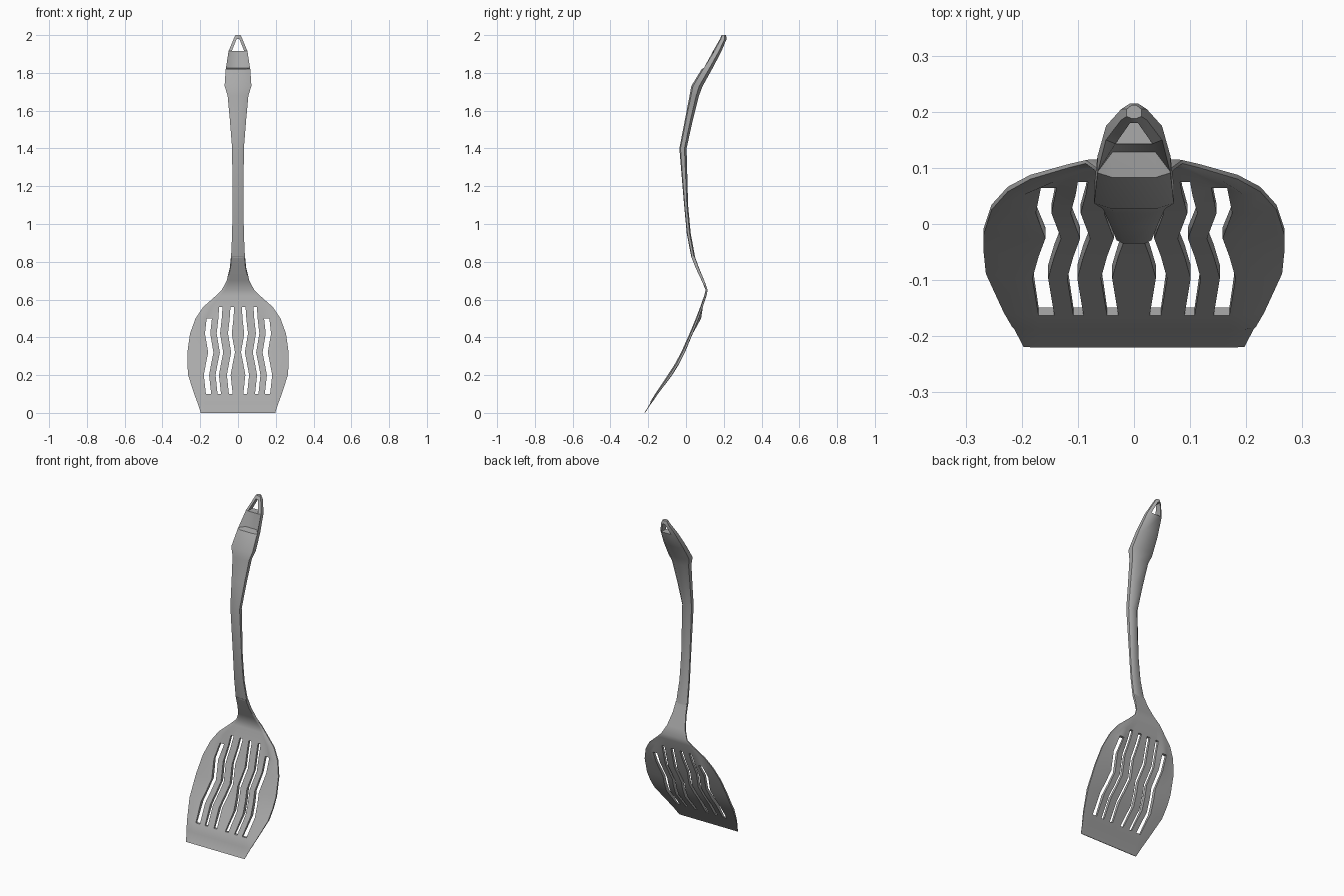
import bpy, bmesh, math

cube = bpy.data.objects.get("Cube")
if cube:
    bpy.data.objects.remove(cube, do_unlink=True)

steel = bpy.data.materials.new("grey steel")
steel.use_nodes = True
GREY = (0.4, 0.4, 0.4, 1)
steel.diffuse_color = GREY
steel.node_tree.nodes["Principled BSDF"].inputs["Base Color"].default_value = GREY


def shell(name, front, back, is_hole):
    """Closed sheet from matching front and back point grids, with holes."""
    bm = bmesh.new()
    f = [[bm.verts.new(p) for p in row] for row in front]
    b = [[bm.verts.new(p) for p in row] for row in back]
    rows, cols = len(f), len(f[0])
    twin = {f[r][c]: b[r][c] for r in range(rows) for c in range(cols)}
    faces = []
    for r in range(rows - 1):
        for c in range(cols - 1):
            if not is_hole(r, c):
                corners = [(r, c), (r, c + 1), (r + 1, c + 1), (r + 1, c)]
                faces.append(bm.faces.new([f[i][j] for i, j in corners]))
                bm.faces.new([b[i][j] for i, j in reversed(corners)])
    # Walls around the outline and every hole
    rim = {e for face in faces for e in face.edges if len(e.link_faces) == 1}
    for e in rim:
        p, q = e.verts
        bm.faces.new([p, q, twin[q], twin[p]])
    bmesh.ops.recalc_face_normals(bm, faces=bm.faces)
    mesh = bpy.data.meshes.new(name)
    bm.to_mesh(mesh)
    bm.free()
    mesh.materials.append(steel)
    obj = bpy.data.objects.new(name, mesh)
    bpy.context.collection.objects.link(obj)
    bpy.ops.object.select_all(action='DESELECT')
    obj.select_set(True)
    bpy.context.view_layer.objects.active = obj
    bpy.ops.object.shade_smooth_by_angle(angle=math.radians(50))


# Slotted blade: height, half width, front y, thickness, slot wave
BLADE = [
    (0.0, .197, -.220, .003, 0), (.05, .213, -.190, .006, 0),
    (.06, .217, -.188, .012, 0), (.10, .232, -.163, .014, 0),
    (.20, .264, -.097, .024, -.011), (.26, .268, -.058, .022, 0),
    (.32, .268, -.026, .020, .012), (.42, .254, .019, .017, -.005),
    (.50, .225, .052, .016, .004), (.56, .185, .075, .014, .008),
    (.62, .117, .096, .012, 0), (.65, .086, .104, .011, 0),
    (.70, .060, .083, .014, 0), (.77, .043, .050, .018, 0),
    (.83, .037, .026, .020, 0)]
COLS = [0, .028, .048, .090, .108, .142, .170, .200]
LAST = len(COLS)
front, back = [], []
for z, w, y, t, wave in BLADE:
    frow, brow = [], []
    for k in range(-LAST, LAST + 1):
        i = abs(k)
        x = w
        if i < LAST:
            x = min(COLS[i], w * (i / LAST) ** .7) - (wave if i else 0)
        # dished upper corners beside the slots
        dent = .012 if z == .50 and i in (5, 6) else 0
        # edges slimmer than the middle
        slim = .35 * t if i == LAST else 0
        frow.append((math.copysign(x, k), y + dent + slim, z))
        brow.append((math.copysign(x, k), y + t + dent - slim * .3, z))
    front.append(frow)
    back.append(brow)


def slot(r, c):
    k = c - LAST
    i = k if k >= 0 else -k - 1
    top = 8 if i == 5 else 9
    return i in (1, 3, 5) and 3 <= r < top


shell("slotted_blade", front, back, slot)

# Handle: height, half width, inner rail ratio, front y, thickness, scoop depth
HANDLE = [
    (.82, .037, .6, .029, .020, 0), (.95, .031, .6, .004, .021, 0),
    (1.10, .029, .6, -.010, .021, 0), (1.40, .031, .6, -.035, .038, 0),
    (1.55, .043, .6, -.006, .042, 0), (1.68, .055, .6, .019, .050, 0),
    (1.73, .071, .6, .028, .060, 0), (1.82, .065, .6, .083, .055, 0),
    (1.825, .064, .6, .086, .055, .042), (1.915, .050, .66, .143, .045, 0),
    (1.98, .023, .30, .180, .035, 0), (2.0, .013, .30, .188, .024, 0)]
front, back = [], []
for z, w, k, y, t, scoop in HANDLE:
    xs = [-w, -w * k, w * k, w]
    front.append([(x, y + (scoop if abs(x) < w else t * .15), z) for x in xs])
    back.append([(x, y + t * (1 if abs(x) < w else .7), z) for x in xs])

shell("handle_with_hanging_hole", front, back, lambda r, c: r == 9 and c == 1)
